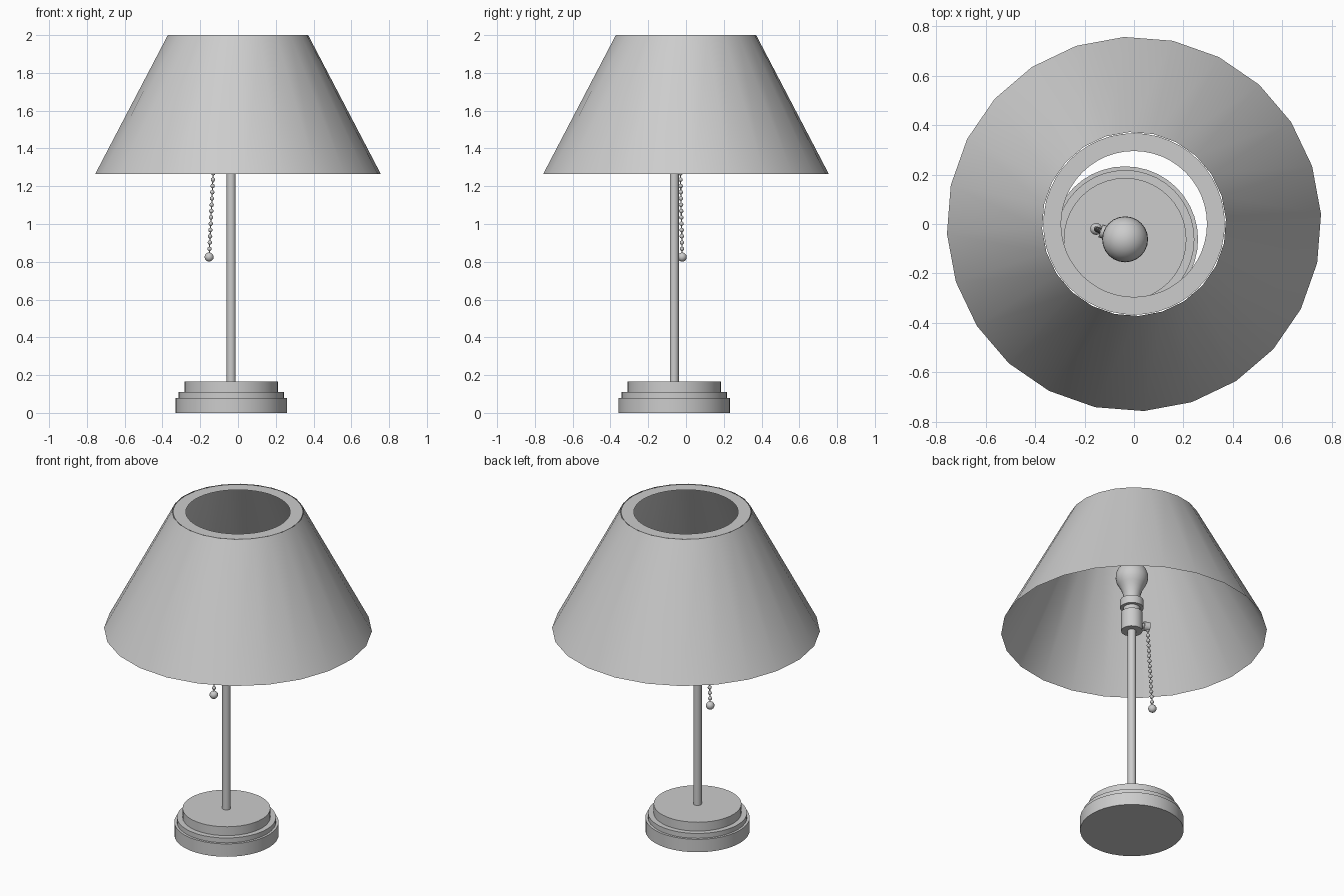
import bpy, bmesh, math
from mathutils import Vector

if "Cube" in bpy.data.objects:
    bpy.data.objects.remove(bpy.data.objects["Cube"])

AX, AY = -0.036, -0.062      # lamp axis, slightly off the shade centre

grey = bpy.data.materials.new("plain_grey")
grey.diffuse_color = (0.604, 0.604, 0.604, 1)
grey.use_nodes = True
grey.node_tree.nodes["Principled BSDF"].inputs["Base Color"].default_value = grey.diffuse_color


def finish(name, bm, flip_check=True, angle=35):
    """Turn a bmesh into a smooth-shaded grey object."""
    if flip_check:
        bmesh.ops.recalc_face_normals(bm, faces=bm.faces)
    mesh = bpy.data.meshes.new(name)
    bm.to_mesh(mesh)
    bm.free()
    mesh.materials.append(grey)
    ob = bpy.data.objects.new(name, mesh)
    bpy.context.collection.objects.link(ob)
    bpy.ops.object.select_all(action='DESELECT')
    ob.select_set(True)
    bpy.context.view_layer.objects.active = ob
    bpy.ops.object.shade_smooth_by_angle(angle=math.radians(angle))
    return ob


def lathe(name, profile, sides, centre=(AX, AY), start=0.0, closed=True):
    """Revolve (radius, z) points; radius 0 makes a pole point."""
    bm = bmesh.new()
    rings = []
    for r, z in profile:
        n = 1 if r == 0 else sides
        rings.append([bm.verts.new((centre[0] + r * math.cos(start + 2 * math.pi * i / sides),
                                    centre[1] + r * math.sin(start + 2 * math.pi * i / sides), z))
                      for i in range(n)])
    for a, b in zip(rings, rings[1:]):
        for i in range(sides):
            j = (i + 1) % sides
            quad = [a[i % len(a)], a[j % len(a)], b[j % len(b)], b[i % len(b)]]
            bm.faces.new(list(dict.fromkeys(quad)))
    return finish(name, bm, flip_check=closed)


def cylinder_between(name, p, q, r, sides=16):
    p, q = Vector(p), Vector(q)
    bm = bmesh.new()
    bmesh.ops.create_cone(bm, cap_ends=True, segments=sides, radius1=r, radius2=r,
                          depth=(q - p).length)
    bmesh.ops.rotate(bm, verts=bm.verts, matrix=(q - p).to_track_quat('Z', 'Y').to_matrix())
    bmesh.ops.translate(bm, verts=bm.verts, vec=(p + q) / 2)
    return finish(name, bm)


def balls(name, spots, r, u=12, v=8):
    bm = bmesh.new()
    for s in spots:
        made = bmesh.ops.create_uvsphere(bm, u_segments=u, v_segments=v, radius=r)
        bmesh.ops.translate(bm, verts=made["verts"], vec=s)
    return finish(name, bm, angle=60)


# Stepped round base
lathe("base", [(0, 0), (0.295, 0), (0.295, 0.08), (0.28, 0.08), (0.28, 0.11),
               (0.248, 0.11), (0.248, 0.165), (0, 0.165)], 40)

# Upright pole
lathe("pole", [(0, 0.16), (0.024, 0.16), (0.024, 1.33), (0, 1.33)], 20)

# Bulb socket with a narrow neck and a collar
lathe("socket", [(0, 1.31), (0.061, 1.31), (0.061, 1.43), (0.048, 1.43), (0.048, 1.46),
                 (0.067, 1.46), (0.067, 1.51), (0, 1.51)], 24)

# Bulb: flared stem running into a sphere
BZ, BR = 1.663, 0.093
bulb = [(0, 1.505), (0.045, 1.505), (0.046, 1.53), (0.053, 1.56), (0.065, 1.59)]
for k in range(9):
    a = math.radians(-35 + 125 * k / 8)
    bulb.append((BR * math.cos(a) if k < 8 else 0, BZ + BR * math.sin(a)))
lathe("bulb", bulb, 24)

# Switch knob on the side of the socket
d = Vector((-0.95, 0.33, 0)).normalized()
axis = Vector((AX, AY, 1.358))
cylinder_between("switch_stem", axis + d * 0.05, axis + d * 0.085, 0.016)
cylinder_between("switch_knob", axis + d * 0.07, axis + d * 0.105, 0.027)

# Beaded pull chain with an end ball
top, end = Vector((-0.128, -0.031, 1.335)), Vector((-0.153, -0.020, 0.825))
N = 15
balls("chain_beads", [top.lerp(end, i / (N + 0.3)) for i in range(N)], 0.0115)
cylinder_between("chain_cord", top, end, 0.003, 6)
balls("chain_end_ball", [end], 0.024, 16, 10)

# Conical shade, a single open sheet
lathe("shade", [(0.757, 1.265), (0.372, 2.0)], 24, (0, 0), math.radians(3), closed=False)

# Flat rim around the top opening
lathe("shade_rim", [(0.367, 1.998), (0.295, 1.998)], 48, (0, 0), closed=False)
